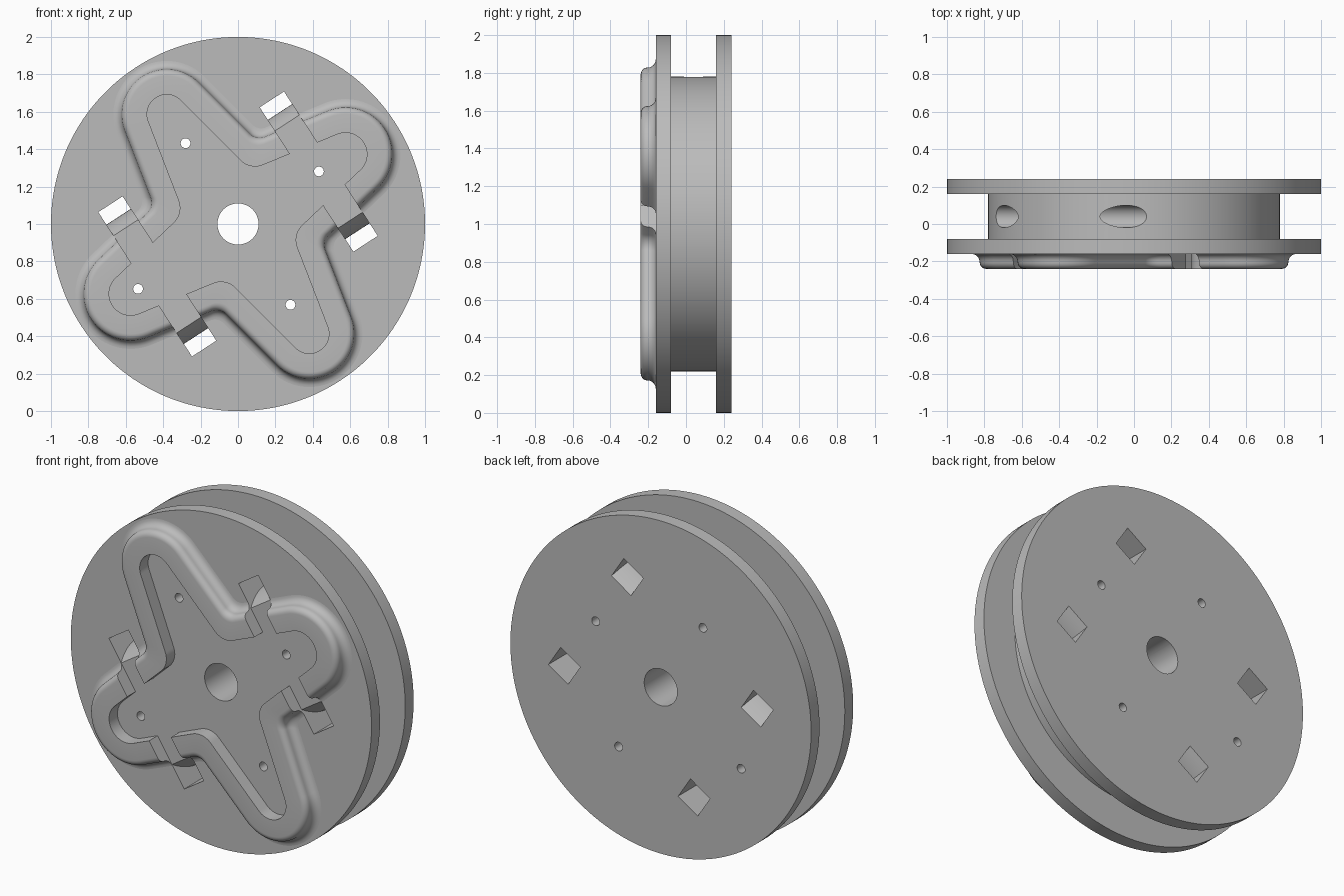
import bpy, bmesh, math
from mathutils import Vector

cube = bpy.data.objects.get("Cube")
if cube:
    bpy.data.objects.remove(cube, do_unlink=True)

TILT = math.radians(33)      # rotation of the cross pattern about the wheel axis
FRONT, BACK = -0.16, 0.24    # outer faces of the two flanges

grey = bpy.data.materials.new("plain_grey")
grey.use_nodes = True
colour = (0.5, 0.5, 0.5, 1)
grey.diffuse_color = colour
grey.node_tree.nodes["Principled BSDF"].inputs["Base Color"].default_value = colour


def place(t, n, y):
    """Pattern axes (t, n) and depth y to world space."""
    c, s = math.cos(TILT), math.sin(TILT)
    return Vector((t * c - n * s, y, 1 + t * s + n * c))


def loft(bm, rings, cyclic=False):
    """Skin a list of equal point rings, capped or looped round."""
    vs = [[bm.verts.new(p) for p in ring] for ring in rings]
    pairs = list(zip(vs, vs[1:]))
    if cyclic:
        pairs.append((vs[-1], vs[0]))
    else:
        bm.faces.new(vs[0])
        bm.faces.new(vs[-1])
    count = len(vs[0])
    for a, b in pairs:
        for i in range(count):
            j = (i + 1) % count
            bm.faces.new((a[i], a[j], b[j], b[i]))


def circle(r, y, t=0, n=0, count=32):
    angles = [2 * math.pi * i / count for i in range(count)]
    return [place(t + r * math.cos(a), n + r * math.sin(a), y) for a in angles]


def finish(bm, name):
    bmesh.ops.recalc_face_normals(bm, faces=bm.faces)
    mesh = bpy.data.meshes.new(name)
    bm.to_mesh(mesh)
    bm.free()
    mesh.materials.append(grey)
    obj = bpy.data.objects.new(name, mesh)
    bpy.context.collection.objects.link(obj)
    return obj


def carve(obj, cutter):
    """Subtract the cutter, then shade with sharp edges kept."""
    mod = obj.modifiers.new("cut", "BOOLEAN")
    mod.operation, mod.solver, mod.object = "DIFFERENCE", "EXACT", cutter
    bpy.ops.object.select_all(action="DESELECT")
    bpy.context.view_layer.objects.active = obj
    obj.select_set(True)
    bpy.ops.object.modifier_apply(modifier=mod.name)
    bpy.data.objects.remove(cutter, do_unlink=True)
    bpy.ops.object.shade_smooth_by_angle(angle=math.radians(30))


# Spool wheel: two flanges on a hub
bm = bmesh.new()
profile = [(1, FRONT), (1, -0.08), (0.78, -0.08), (0.78, 0.16), (1, 0.16), (1, BACK)]
loft(bm, [circle(r, y, count=160) for r, y in profile])
wheel = finish(bm, "spool_wheel")

# Axle hole, screw holes, cord tunnel and the four bowed windows
bm = bmesh.new()
for r, t, n in [(0.11, 0, 0), (0.026, 0, 0.515), (0.026, 0, -0.515),
                (0.026, 0.516, 0), (0.026, -0.637, 0)]:
    loft(bm, [circle(r, y, t, n, 48) for y in (FRONT - 0.1, BACK + 0.1)])
ring = [2 * math.pi * i / 40 for i in range(40)]
loft(bm, [[place(t, 0.675 + 0.06 * math.cos(a), 0.04 + 0.06 * math.sin(a)) for a in ring]
          for t in (-0.7, 0.7)])
steps = [i / 8 - 1 for i in range(17)]
bow = [(0.31 + 0.07 * (1 - k * k), 0.04 + 0.2 * k) for k in steps]
window = [(0.46, -0.2), (0.31, -0.2)] + bow + [(0.31, 0.28), (0.46, 0.28)]
for st in (-1, 1):
    for sn in (-1, 1):
        loft(bm, [[place(st * t, sn * n, y) for n, y in window] for t in (0.437, 0.592)])
carve(wheel, finish(bm, "wheel_cutter"))


# Cross-shaped collar that holds the drive horn
def cross(d, y):
    """Four-lobed outline grown outward by d."""
    lobes = [(Vector((0.685, 0)), 0.115, math.radians(79.4)),
             (Vector((0, 0.70)), 0.105, math.radians(11.9))]
    fillet = 0.11 - 0.25 * d
    (c1, r1, a1), (c2, r2, a2) = lobes
    n1, n2 = [Vector((math.cos(a), math.sin(a))) for a in (a1, a2)]
    k1, k2 = n1.dot(c1) + r1 + d + fillet, n2.dot(c2) + r2 + d + fillet
    det = n1.x * n2.y - n1.y * n2.x
    f = Vector((k1 * n2.y - k2 * n1.y, n1.x * k2 - n2.x * k1)) / det

    def arc(c, r, start, end, count=14):
        angles = [start + (end - start) * i / count for i in range(count + 1)]
        return [(c.x + r * math.cos(a), c.y + r * math.sin(a)) for a in angles]

    quarter = arc(c1, r1 + d, 0, a1) + arc(f, -fillet, a1, a2) + arc(c2, r2 + d, a2, math.pi / 2)
    half = quarter + [(-t, n) for t, n in quarter[-2::-1]]
    full = half + [(t, -n) for t, n in half[-2:0:-1]]
    return [place(t, n, y) for t, n in full]


# Section: straight inner wall, flat top, rounded rim, flared foot
bm = bmesh.new()
section = [(0, FRONT + 0.01), (0, -0.24), (0.10, -0.24)]
quarter_turn = [math.pi / 2 * i / 6 for i in range(1, 7)]
section += [(0.10 + 0.036 * math.sin(a), -0.204 - 0.036 * math.cos(a)) for a in quarter_turn]
section += [(0.18 - 0.044 * math.cos(a), -0.204 + 0.044 * math.sin(a)) for a in quarter_turn]
section.append((0.18, FRONT + 0.01))
loft(bm, [cross(d, y) for d, y in section], cyclic=True)
collar = finish(bm, "cross_collar")

# Gaps through the collar beside each window
bm = bmesh.new()
gap = [(0.06, -0.3), (0.46, -0.3), (0.46, 0), (0.06, 0)]
for st in (-1, 1):
    for sn in (-1, 1):
        loft(bm, [[place(st * t, sn * n, y) for n, y in gap] for t in (0.437, 0.592)])
carve(collar, finish(bm, "collar_cutter"))
